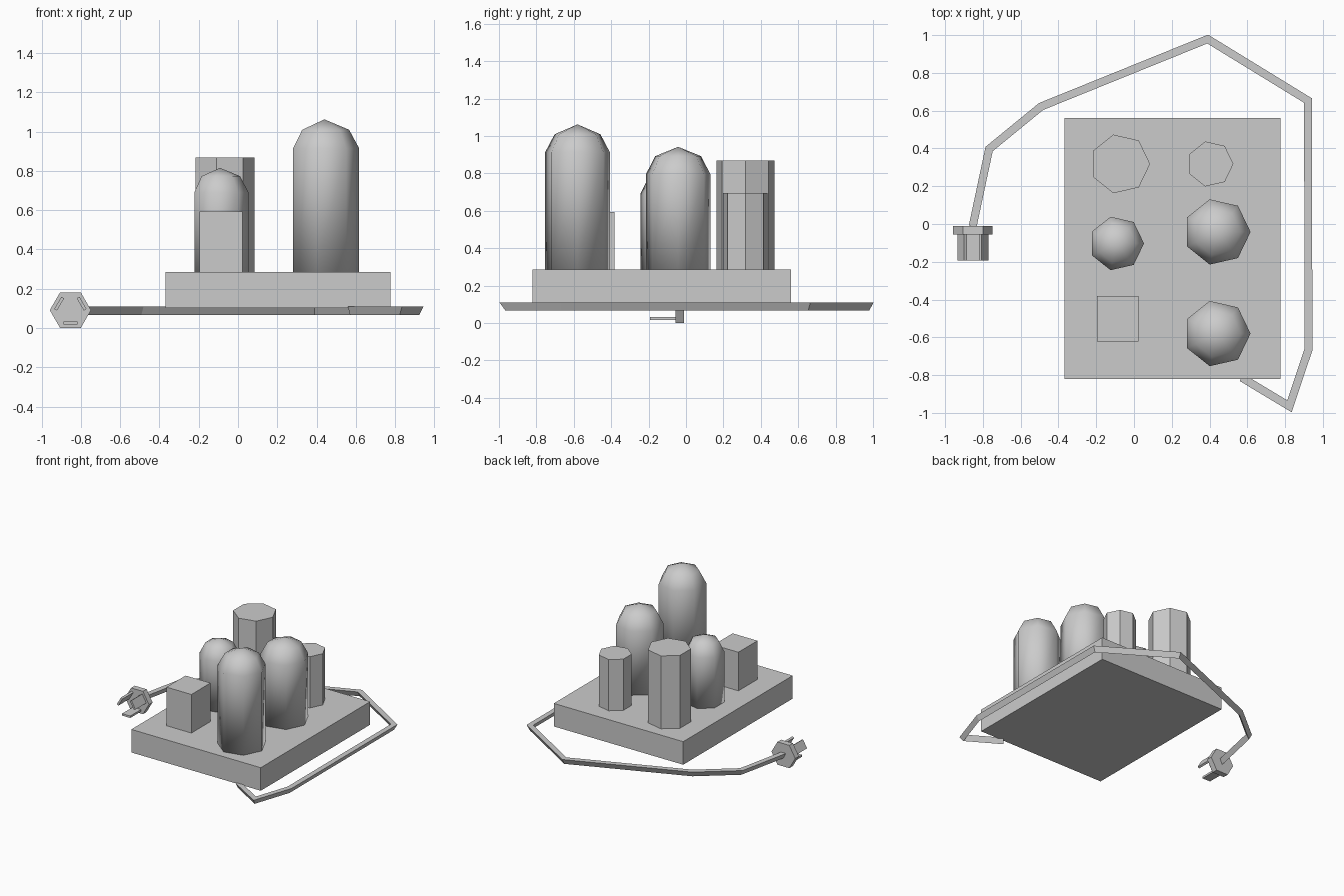
import bpy, bmesh, math
from mathutils import Vector, Matrix

if "Cube" in bpy.data.objects:
    bpy.data.objects.remove(bpy.data.objects["Cube"])


def finish(bm, name, smooth=False):
    bmesh.ops.recalc_face_normals(bm, faces=bm.faces)
    mesh = bpy.data.meshes.new(name)
    bm.to_mesh(mesh)
    bm.free()
    for p in mesh.polygons:
        p.use_smooth = smooth
    ob = bpy.data.objects.new(name, mesh)
    bpy.context.collection.objects.link(ob)
    return ob


def box(name, lo, hi, matrix=Matrix()):
    lo, hi = Vector(lo), Vector(hi)
    bm = bmesh.new()
    bmesh.ops.create_cube(bm, size=1)
    bmesh.ops.scale(bm, vec=hi - lo, verts=bm.verts)
    bmesh.ops.translate(bm, vec=(lo + hi) / 2, verts=bm.verts)
    bmesh.ops.transform(bm, matrix=matrix, verts=bm.verts)
    return finish(bm, name)


def skin(bm, rings):
    # Join matching rings of vertices with quads
    for a, b in zip(rings, rings[1:]):
        n = len(a)
        for i in range(n):
            j = (i + 1) % n
            bm.faces.new((a[i], a[j], b[j], b[i]))
    bm.faces.new(rings[0])


def tower(name, x, y, profile, apex=None, sides=7):
    bm = bmesh.new()
    rings = [[bm.verts.new((x + r * math.cos(math.tau * i / sides),
                            y + r * math.sin(math.tau * i / sides), z))
              for i in range(sides)] for r, z in profile]
    skin(bm, rings)
    top = rings[-1]
    if apex is None:
        bm.faces.new(top)
    else:
        tip = bm.verts.new((x, y, apex))
        for i in range(sides):
            bm.faces.new((top[i], top[(i + 1) % sides], tip))
    return finish(bm, name, apex is not None)


def domed(name, x, y, r, shoulder, ring, apex):
    return tower(name, x, y, [(r, TOP), (r, shoulder), (0.71 * r, ring)], apex)


# Base block with the parts standing on it
TOP = 0.286
box("base", (-0.368, -0.82, 0.102), (0.775, 0.561, TOP))
box("square_block", (-0.196, -0.622, TOP), (0.024, -0.381, 0.594))
tower("tall_cylinder", -0.074, 0.318, [(0.159, TOP), (0.159, 0.868)])
tower("short_cylinder", 0.404, 0.318, [(0.122, TOP), (0.122, 0.695)])
domed("small_dome", -0.092, -0.103, 0.145, 0.69, 0.773, 0.815)
domed("medium_dome", 0.44, -0.042, 0.177, 0.795, 0.892, 0.942)
domed("large_dome", 0.44, -0.58, 0.177, 0.914, 1.009, 1.062)

# Power cord: triangular section swept along a mitred path
path = [Vector(p) for p in [(0.57, -0.813), (0.823, -0.965), (0.923, -0.667),
                            (0.922, 0.653), (0.39, 0.979), (-0.492, 0.622),
                            (-0.767, 0.397), (-0.854, -0.012)]]
bm = bmesh.new()
rings = []
for i, p in enumerate(path):
    d_in = (p - path[max(i - 1, 0)]).normalized() if i else (path[1] - p).normalized()
    d_out = (path[i + 1] - p).normalized() if i < len(path) - 1 else d_in
    n_in, n_out = Vector((-d_in.y, d_in.x)), Vector((-d_out.y, d_out.x))
    miter = (n_in + n_out).normalized()
    miter *= 0.021 / miter.dot(n_in)
    rings.append([bm.verts.new((*(p + s * miter), z))
                  for s, z in ((-1, 0.109), (1, 0.109), (0, 0.066))])
skin(bm, rings)
bm.faces.new(rings[-1])
finish(bm, "cord")

# Plug: hexagonal plate facing the front with three flat prongs
centre = Matrix.Translation((-0.853, 0, 0.091))
bm = bmesh.new()
hexes = [[bm.verts.new(centre @ Vector((0.105 * math.cos(math.tau * i / 6), y,
                                        0.105 * math.sin(math.tau * i / 6))))
          for i in range(6)] for y in (-0.01, -0.056)]
skin(bm, hexes)
bm.faces.new(hexes[-1])
finish(bm, "plug_plate")
for i in range(3):
    turn = centre @ Matrix.Rotation(math.tau * i / 3, 4, 'Y')
    box(f"plug_prong_{i + 1}", (-0.036, -0.192, -0.074), (0.036, -0.056, -0.058), turn)
